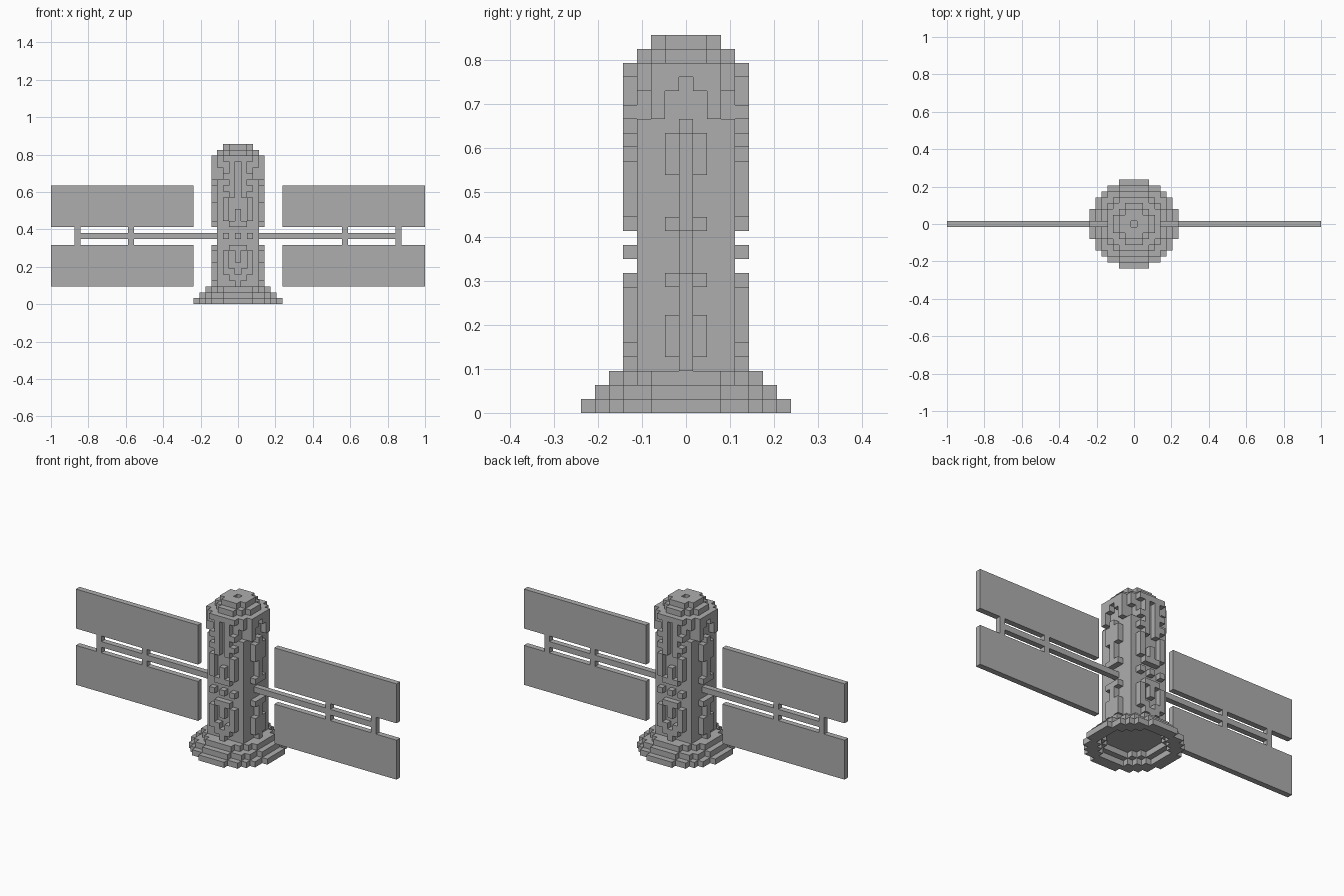
import bpy, bmesh
from mathutils import Vector

U = 2 / 63  # edge of one block

old = bpy.data.objects.get("Cube")
if old:
    bpy.data.objects.remove(old, do_unlink=True)

grey = bpy.data.materials.new("light_grey")
grey.use_nodes = True
colour = (0.42, 0.42, 0.42, 1)
grey.diffuse_color = colour
grey.node_tree.nodes["Principled BSDF"].inputs["Base Color"].default_value = colour


def finish(name, bm):
    mesh = bpy.data.meshes.new(name)
    bm.to_mesh(mesh)
    bm.free()
    mesh.materials.append(grey)
    obj = bpy.data.objects.new(name, mesh)
    bpy.context.collection.objects.link(obj)
    return obj


def blocks(name, cells):
    """Outer skin of a set of unit blocks (x, y centred, z from the ground)."""
    bm = bmesh.new()
    for c in cells:
        for axis in range(3):
            for sign in (-1, 1):
                n = Vector((0, 0, 0))
                n[axis] = sign
                if tuple(int(a + b) for a, b in zip(c, n)) in cells:
                    continue
                a, b = Vector((0, 0, 0)), Vector((0, 0, 0))
                a[(axis + 1) % 3] = 0.5
                b[(axis + 2) % 3] = 0.5 * sign
                mid = Vector(c) + Vector((0, 0, 0.5)) + n / 2
                corners = (mid - a - b, mid + a - b, mid + a + b, mid - a + b)
                bm.faces.new([bm.verts.new(p * U) for p in corners])
    bmesh.ops.remove_doubles(bm, verts=bm.verts, dist=U / 100)
    bmesh.ops.dissolve_limit(bm, angle_limit=0.01, verts=bm.verts, edges=bm.edges)
    return finish(name, bm)


def box(name, x, z):
    """Plate one block thick, spanning x and z ranges in blocks."""
    bm = bmesh.new()
    bmesh.ops.create_cube(bm, size=1)
    for v in bm.verts:
        v.co = Vector((x[0] + (v.co.x + 0.5) * (x[1] - x[0]), v.co.y,
                       z[0] + (v.co.z + 0.5) * (z[1] - z[0]))) * U
    return finish(name, bm)


def disc(r, z, hole=0.0):
    n = range(-8, 9)
    return {(x, y, z) for x in n for y in n if hole * hole <= x * x + y * y <= r * r}


# Stepped base, open underneath
blocks("stepped_base", disc(7.5, 0, 5.5) | disc(6.5, 1, 5) | disc(5.5, 2))

# Square tower body with notched corners under the collar
body = {(x, y, z) for x in range(-3, 4) for y in range(-3, 4) for z in range(3, 23)
        if not (abs(x) == abs(y) == 3 and z > 20)}
blocks("tower_body", body)

# Collar and stepped cap with a small centre hole
blocks("collar", disc(4.5, 24) | {c for c in disc(4.5, 23) if max(abs(c[0]), abs(c[1])) < 4})
blocks("cap", disc(3.5, 25) | disc(2.5, 26, 0.5))

# Raised relief: for each offset from the centre line, the height spans it fills
side_relief = {0: [(3, 10), (13, 21)],
               1: [(4, 7), (9, 10), (13, 14), (17, 20), (23, 24)],
               2: [(21, 24)]}
front_relief = {0: [(3, 5), (7, 10), (11, 12), (13, 16)],
                1: [(4, 6), (9, 10), (13, 14), (18, 24)],
                2: [(5, 9), (11, 12), (14, 18), (19, 20), (21, 22)]}


def relief(spans):
    return {(s * k, z) for k, rows in spans.items() for s in (-1, 1)
            for lo, hi in rows for z in range(lo, hi)}


for sign, face, side in ((-1, "front", "right"), (1, "back", "left")):
    blocks(face + "_relief", {(k, 4 * sign, z) for k, z in relief(front_relief)})
    blocks(side + "_relief", {(4 * sign, k, z) for k, z in relief(side_relief)})

    # Wing panels on a boom with two struts
    def wing(part, x, z):
        box(side + "_" + part, sorted(sign * v for v in x), z)

    wing("boom", (3.5, 27.5), (11, 12))
    for level, lo in (("lower", 3), ("upper", 13)):
        wing(level + "_panel", (7.5, 31.5), (lo, lo + 7))
    for label, x in (("inner", 17.5), ("outer", 26.5)):
        wing(label + "_strut", (x, x + 1), (10, 13))
